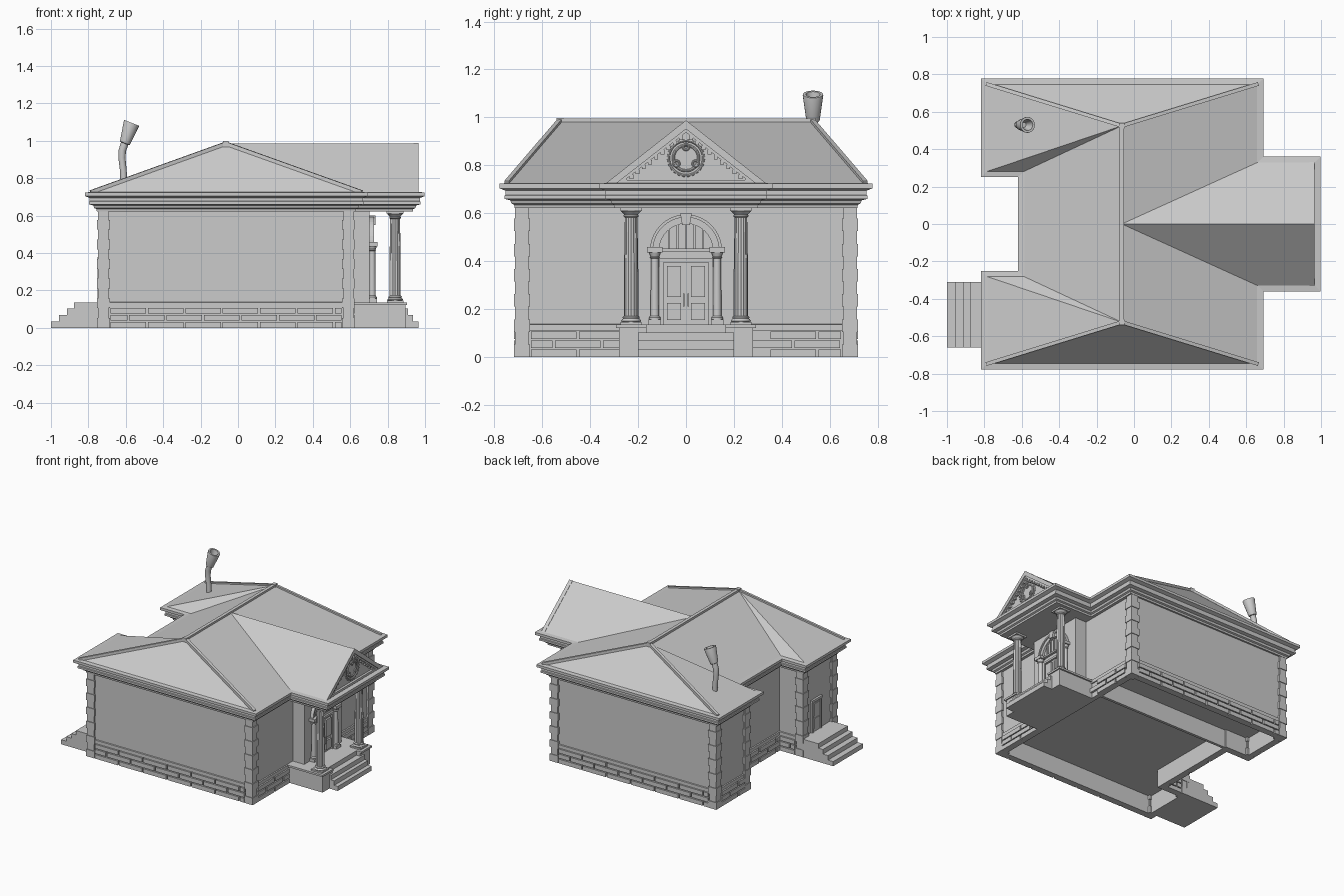
import bpy, bmesh
from math import sin, cos, pi
from mathutils import Vector

if "Cube" in bpy.data.objects:
    bpy.data.objects.remove(bpy.data.objects["Cube"])


def mesh(name, verts, faces, smooth=False):
    me = bpy.data.meshes.new(name)
    me.from_pydata([tuple(v) for v in verts], [], faces)
    bm = bmesh.new()
    bm.from_mesh(me)
    bmesh.ops.recalc_face_normals(bm, faces=bm.faces)
    bm.to_mesh(me)
    bm.free()
    ob = bpy.data.objects.new(name, me)
    bpy.context.collection.objects.link(ob)
    if smooth:
        bpy.ops.object.select_all(action='DESELECT')
        ob.select_set(True)
        bpy.context.view_layer.objects.active = ob
        bpy.ops.object.shade_smooth_by_angle(angle=0.6)
    return ob


def loft(name, rings, smooth=False, first=True, last=True):
    n = len(rings[0])
    faces = [(k*n+i, k*n+(i+1) % n, (k+1)*n+(i+1) % n, (k+1)*n+i)
             for k in range(len(rings)-1) for i in range(n)]
    if first:
        faces.append(tuple(range(n)))
    if last:
        faces.append(tuple(range((len(rings)-1)*n, len(rings)*n)))
    return mesh(name, [v for r in rings for v in r], faces, smooth)


def prism(name, pts, axis, lo, hi):
    put = (lambda p, t: (t, p[0], p[1])) if axis == 'x' else (lambda p, t: (p[0], t, p[1]))
    return loft(name, [[put(p, t) for p in pts] for t in (lo, hi)])


def boxes(name, items):
    """items: (x0, x1, y0, y1, z0, z1)"""
    vs, fs = [], []
    for x0, x1, y0, y1, z0, z1 in items:
        b = len(vs)
        vs += [(x, y, z) for z in (z0, z1) for x, y in ((x0, y0), (x1, y0), (x1, y1), (x0, y1))]
        fs += [tuple(b+i for i in f) for f in ((0, 1, 2, 3), (4, 5, 6, 7), (0, 1, 5, 4),
                                              (1, 2, 6, 5), (2, 3, 7, 6), (3, 0, 4, 7))]
    return mesh(name, vs, fs)


def bar(name, a, b, w, h):
    a, b = Vector(a), Vector(b)
    d = (b-a).normalized()
    s = d.cross(Vector((0, 0, 1))).normalized()*w/2
    u = s.cross(d).normalized()*h/2
    return loft(name, [[p-s-u, p+s-u, p+s+u, p-s+u] for p in (a, b)])


def lathe(name, prof, x, y, n=24, flute=1.0):
    return loft(name, [[(x+r*(flute if i % 2 else 1)*cos(2*pi*i/n), y+r*(flute if i % 2 else 1)*sin(2*pi*i/n), z)
                        for i in range(n)] for r, z in prof], flute == 1.0)


def edges(pts):
    return [(Vector(pts[i]), Vector(pts[(i+1) % len(pts)])) for i in range(len(pts))]


def normal(e):
    d = (e[1]-e[0]).normalized()
    return Vector((d.y, -d.x))


def offset(pts, d, z):
    es = edges(pts)
    return [(*(Vector(p)+d*(normal(es[i-1])+normal(es[i]))), z) for i, p in enumerate(pts)]


def outline(x0, x1, y, xn=-.545, yn=.325):
    return [(x1, -y), (x1, y), (x0, y), (x0, yn), (xn, yn), (xn, -yn), (x0, -yn), (x0, -y)]


XN = -.545
WALL = outline(-.737, .608, .702)
ROOF = outline(-.743, .617, .703)
EAVE = ROOF[:1] + [(.617, -.285), (.923, -.285), (.923, .285), (.617, .285)] + ROOF[1:]

# Walls, hollow underneath, and the floor partition
loft("walls", [offset(WALL, d, z) for d, z in ((-.035, .135), (-.035, 0), (0, 0), (0, .64))], last=False)
boxes("floor_partition", [(-.71, .58, .33, .35, 0, .14)])
loft("plinth_band", [offset(WALL, d, z) for d, z in ((0, .11), (.008, .11), (.008, .135), (0, .137))], False, False, False)

# Stepped cornice around house and porch
loft("cornice", [offset(EAVE, d, z) for d, z in (
    (-.01, .622), (.012, .622), (.014, .635), (.025, .64), (.03, .654), (.054, .66), (.054, .674), (.05, .677),
    (.05, .694), (.06, .698), (.075, .704), (.075, .723), (.04, .727))], False, False, False)
boxes("porch_ceiling", [(.6, .924, -.287, .287, .622, .63)])

# Brick courses and corner blocks
bricks, quoins = [], []
for e in edges(WALL):
    p, n = e[0], normal(e)
    d, L = (e[1]-e[0]).normalized(), (e[1]-e[0]).length
    inner = [abs(v.x-XN) < .01 for v in e]
    lo, hi = (0 if inner[0] else .055), L-(0 if inner[1] else .055)
    for row in range(3):
        s = lo - (.1 if row % 2 else 0)
        while s < hi:
            a, b = max(s, lo), min(s+.19, hi)
            mid = p+d*(a+b)/2
            if b-a > .015 and not (mid.x > .6 and abs(mid.y) < .25):
                c = [p+d*a-n*.002, p+d*b+n*.015]
                xs, ys = sorted(v.x for v in c), sorted(v.y for v in c)
                bricks.append((*xs, *ys, row*.038, row*.038+.031))
            s += .2
for c in WALL:
    if abs(c[0]-XN) < .01:
        continue
    sx = 1 if c[0] > 0 else -1
    sy = (1 if c[1] > 0 else -1)*(1 if abs(c[1]) > .5 else -1)
    for k in range(12):
        g, w = (.016, .052) if k % 2 == 0 else (.011, .045)
        xs, ys = sorted((c[0]+sx*g, c[0]-sx*w)), sorted((c[1]+sy*g, c[1]-sy*w))
        quoins.append((*xs, *ys, k*.0525, (k+1)*.0525))
boxes("plinth_bricks", bricks)
boxes("corner_blocks", quoins)

# Hipped main roof with a notched back
Z, T, RX = .725, .985, -.065
R0, R1 = (RX, -.525, T), (RX, .525, T)
base = offset(ROOF, .045, Z)
mesh("main_roof", base+[R0, R1], [(0, 1, 9, 8), (1, 2, 9), (2, 3, 9), (3, 4, 9), (4, 5, 8, 9),
                                  (5, 6, 8), (6, 7, 8), (7, 0, 8)])
bar("ridge_cap", R0, R1, .024, .02)
for i, r in ((0, R0), (1, R1), (2, R1), (7, R0)):
    bar("hip_cap", base[i], r, .02, .02)
boxes("ridge_end_caps", [(RX-.015, RX+.015, y-.015, y+.015, .965, .998) for y in (-.525, .525)])

# Porch gable roof and pediment
mesh("porch_roof", [(RX, 0, T), (.94, 0, T), (.94, -.33, Z), (.94, .33, Z), (.662, -.33, Z), (.662, .33, Z)],
     [(0, 1, 2, 4), (0, 5, 3, 1), (1, 3, 2)])
prism("pediment_rake", [(-.334, .725), (0, T+.003), (.334, .725), (.29, .725), (0, .951), (-.29, .725)], 'x', .938, .965)
prism("pediment_rake_inner", [(-.292, .725), (0, .953), (.292, .725), (.272, .725), (0, .937), (-.272, .725)], 'x', .938, .957)
boxes("pediment_sill", [(.93, .957, -.28, .28, .722, .738)])
dent = []
for s in (-1, 1):
    for k in range(10):
        f = (k+.7)/10.5
        y, z = s*.272*(1-f), .725+.212*f
        dent.append((.935, .954, y-.008, y+.008, z-.016, z+.003))
boxes("pediment_dentils", dent)


def ring(name, r, w, y, z, x=.942, n=32, m=8):
    vs = [(x+w*sin(2*pi*j/m), y+(r+w*cos(2*pi*j/m))*cos(2*pi*i/n), z+(r+w*cos(2*pi*j/m))*sin(2*pi*i/n))
          for i in range(n) for j in range(m)]
    fs = [(i*m+j, (i+1) % n*m+j, (i+1) % n*m+(j+1) % m, i*m+(j+1) % m) for i in range(n) for j in range(m)]
    return mesh(name, vs, fs, True)


# Round pediment ornament
ring("medallion_outer_ring", .073, .006, 0, .83)
ring("medallion_inner_ring", .053, .006, 0, .83)
for k in range(3):
    a = pi/2+2*pi*k/3
    ring("medallion_rosette", .012, .005, .046*cos(a), .83+.046*sin(a), .946, 14)
boxes("medallion_beads", [(.935, .946, .08*cos(a)-.004, .08*cos(a)+.004, .83+.08*sin(a)-.004, .83+.08*sin(a)+.004)
                          for a in [2*pi*k/24 for k in range(24)]])

# Porch floor, cheeks and steps
boxes("porch_base", [(.59, .865, -.28, .28, 0, .133), (.85, .895, -.28, -.165, 0, .133), (.85, .895, .165, .28, 0, .133),
                     (.59, .865, -.292, .292, .122, .136), (.85, .904, -.292, -.165, .122, .136),
                     (.85, .904, .165, .292, .122, .136)])
boxes("porch_steps", [(.85, .908, -.2, .2, 0, .102), (.85, .935, -.2, .2, 0, .068), (.85, .965, -.2, .2, 0, .034)])

# Back steps
prism("back_steps", [(-.73, 0), (-1, 0), (-1, .034), (-.957, .034), (-.957, .068), (-.915, .068),
                     (-.915, .102), (-.877, .102), (-.877, .135), (-.73, .135)], 'y', -.66, -.31)

# Projecting entrance wall behind the columns
boxes("entrance_wall", [(.6, .702, -.22, .22, .13, .63)])

# Fluted porch columns
for y in (-.229, .229):
    lathe("porch_column_shaft", [(.03, .165), (.03, .35), (.026, .6)], .84, y, 32, .93)
    lathe("porch_column_base", [(.038, .145), (.042, .151), (.038, .157), (.034, .16), (.036, .166), (.03, .172)], .84, y)
    lathe("porch_column_capital", [(.026, .582), (.031, .586), (.031, .592), (.028, .595), (.042, .609), (.042, .612)], .84, y)
    boxes("porch_column_blocks", [(.796, .884, y-.044, y+.044, .13, .147), (.795, .885, y-.045, y+.045, .61, .63)])

# Arched door surround
A = [pi*k/20 for k in range(21)]
C = .445
for nm, ro, ri, x in (("arch", .15, .112, .718), ("arch_edge", .15, .138, .726)):
    prism(nm, [(ro*cos(a), C+ro*sin(a)) for a in A]+[(ri*cos(a), C+ri*sin(a)) for a in reversed(A)], 'x', .69, x)
prism("keystone", [(-.016, .55), (.016, .55), (.024, .6), (-.024, .6)], 'x', .69, .735)
boxes("fanlight_bars", [(.69, .712, y-.004, y+.004, .45, C+(.112**2-y*y)**.5) for y in (-.07, -.035, 0, .035, .07)])
for y in (-.13, .13):
    lathe("door_column", [(.024, .155), (.024, .165), (.018, .172), (.016, .41), (.021, .415), (.018, .42), (.026, .44)], .718, y, 16)
    boxes("door_column_blocks", [(.69, .742, y-.026, y+.026, .13, .156), (.69, .745, y-.032, y+.032, .436, .458)])
boxes("door_lintel", [(.69, .715, -.112, .112, .395, .41), (.69, .72, -.112, .112, .44, .452),
                      (.69, .715, -.112, -.094, .13, .4), (.69, .715, .094, .112, .13, .4)])
leaf = []
for s in (-1, 1):
    leaf.append((.69, .704, *sorted((s*.004, s*.09)), .137, .388))
    for z0, z1 in ((.155, .225), (.25, .38)):
        leaf.append((.69, .717, *sorted((s*.02, s*.08)), z0, z1))
    leaf.append((.69, .726, *sorted((s*.006, s*.013)), .21, .265))
boxes("front_doors", leaf)

# Back door
boxes("back_door", [(-.743, -.73, -.525, -.435, .136, .36), (-.748, -.73, -.512, -.448, .16, .235),
                    (-.748, -.73, -.512, -.448, .255, .345), (-.75, -.73, -.537, -.522, .136, .37),
                    (-.75, -.73, -.438, -.423, .136, .37), (-.752, -.73, -.54, -.42, .36, .378)])

# Curved flue pipe ending in an open flared cup: x, z, radius, tilt
pipe = [(-.61, .75, .018, 0), (-.613, .84, .018, -.05), (-.621, .91, .019, -.03), (-.618, .95, .02, .2),
        (-.606, .985, .021, .38), (-.605, .988, .028, .38), (-.57, 1.092, .043, .38), (-.569, 1.096, .042, .38),
        (-.569, 1.096, .03, .38), (-.578, 1.065, .024, .38), (-.59, 1.03, .014, .38)]
loft("flue_pipe", [[(x+r*cos(a)*cos(t), .53+r*sin(a), z-r*cos(a)*sin(t))
                    for a in [2*pi*i/20 for i in range(20)]] for x, z, r, t in pipe], True)
